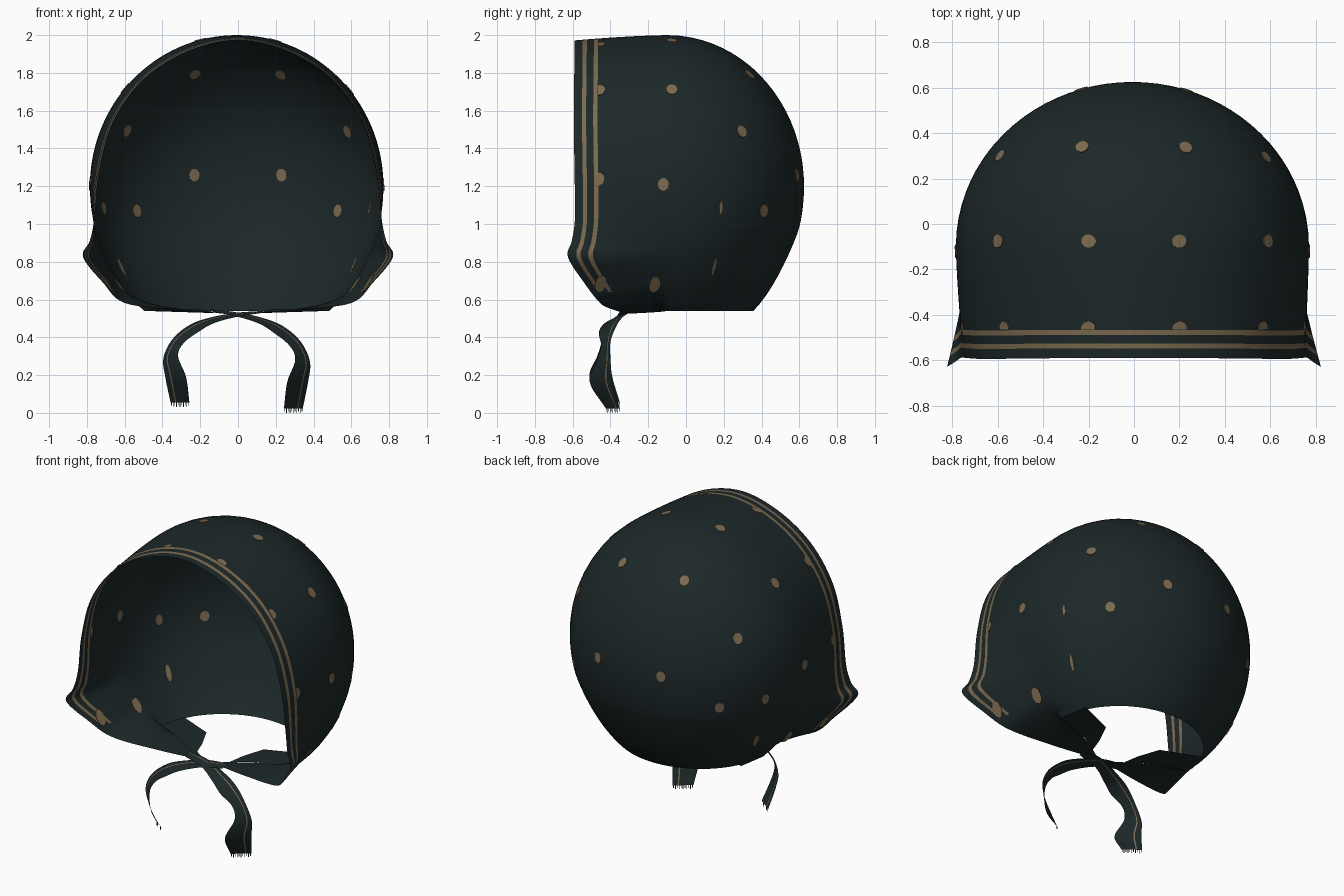
import bpy, bmesh, math
from mathutils import Vector, Matrix
from mathutils.bvhtree import BVHTree

if "Cube" in bpy.data.objects:
    bpy.data.objects.remove(bpy.data.objects["Cube"])


def material(name, rgb):
    m = bpy.data.materials.new(name)
    m.diffuse_color = (*rgb, 1)
    m.use_nodes = True
    m.node_tree.nodes["Principled BSDF"].inputs["Base Color"].default_value = m.diffuse_color
    return m


CLOTH = material("dark_teal_cloth", (0.0120, 0.0210, 0.0220))
TAN = material("tan_print", (0.200, 0.145, 0.080))


def finish(bm, name, mats, angle=50):
    me = bpy.data.meshes.new(name)
    bm.to_mesh(me)
    bm.free()
    ob = bpy.data.objects.new(name, me)
    bpy.context.collection.objects.link(ob)
    for m in mats:
        me.materials.append(m)
    bpy.ops.object.select_all(action='DESELECT')
    ob.select_set(True)
    bpy.context.view_layer.objects.active = ob
    bpy.ops.object.shade_smooth_by_angle(angle=math.radians(angle))
    return ob


def spline(pts, n):
    """Catmull-Rom through the points, n steps per span."""
    p = [Vector(q) for q in pts]
    p = [p[0] * 2 - p[1]] + p + [p[-1] * 2 - p[-2]]
    out = []
    for i in range(1, len(p) - 2):
        a, b, c, d = p[i - 1:i + 3]
        for k in range(n):
            t = k / n
            out.append(0.5 * (2 * b + (c - a) * t + (2 * a - 5 * b + 4 * c - d) * t**2
                              + (3 * b - a - 3 * c + d) * t**3))
    return out + [p[-2]]


def ramp(v, lo, hi):
    return max(0, min(1, (v - lo) / (hi - lo)))


# --- bonnet shell: arches from the front rim back to a domed rear ---
# half front rim, crown to chin, each with its arch angle
RIM = [(0, -.59, 1.972), (.265, -.59, 1.912), (.5, -.592, 1.762), (.66, -.594, 1.535),
       (.733, -.59, 1.27), (.76, -.588, 1.03), (.785, -.605, .91), (.82, -.625, .825),
       (.715, -.54, .69), (.6, -.455, .582), (.33, -.39, .548), (.02, -.31, .525)]
ANGLES = [0, 20, 40, 60, 80, 99, 109, 116, 122, 128, 134, 140]
STEPS = 7
rim = spline([(-p[0], p[1], p[2]) for p in RIM[:0:-1]] + RIM, STEPS)
ang = [v[0] / 140 for v in spline([(-a, 0, 0) for a in ANGLES[:0:-1]]
                                  + [(a, 0, 0) for a in ANGLES], STEPS)]
MID_X, MID_Y, MID_Z, HEM = -.007, -.1, 1.2, .54


def arch(phi):
    """One arch of the dome, open below where it meets the neck hem."""
    s = math.cos(phi)
    c = (MID_Z - HEM) / (.85 * max(s, 1e-4))
    end = math.acos(-c) if c < 1 else math.pi
    row = []
    for u in ang:
        th = u * end
        z = MID_Z + s * math.cos(th) * (.8 if math.cos(th) > 0 else .85)
        y = MID_Y + .725 * math.sin(phi)
        if y > .1:                       # nape drawn in a little above the hem
            y -= .015 * math.sin(ramp(.98 - z, 0, .43) * math.pi) * ramp(y, .1, .35)
        row.append(Vector((MID_X + .777 * s * math.sin(th), y, z)))
    return row


def brim(m, f, u, t):
    """Blend the widest arch into the rim; chin flaps swing in sooner."""
    th = abs(u) * 140
    a = 1.5 - .4 * ramp(th, 85, 112) - .2 * ramp(th, 125, 140)
    b = 1 + .4 * ramp(th, 128, 140)
    return Vector((m.x + (f.x - m.x) * t**a, m.y + (f.y - m.y) * t**b,
                   m.z + (f.z - m.z) * t**a))


TS = [1, .912, .868, .792, .746, .6, .45, .3, .15]
STRIPES = (1, 3)
rows = [[brim(m, f, u, t) for m, f, u in zip(arch(0), rim, ang)] for t in TS]
close = math.acos((MID_Z - HEM) / .85)
rows += [arch(close * math.sin(k / 12 * math.pi / 2)) for k in range(13)]
rows += [arch(close + (math.pi / 2 - close) * k / 12) for k in range(1, 13)]

bm = bmesh.new()
grid = [[bm.verts.new(p) for p in r] for r in rows]
for i in range(len(grid) - 1):
    for j in range(len(ang) - 1):
        f = bm.faces.new((grid[i][j], grid[i][j + 1], grid[i + 1][j + 1], grid[i + 1][j]))
        striped = i in STRIPES and f.calc_center_median().z > .64
        f.material_index = 1 if striped else 0
bmesh.ops.remove_doubles(bm, verts=bm.verts, dist=.0008)
bmesh.ops.recalc_face_normals(bm, faces=bm.faces)
probe = max(bm.faces, key=lambda f: f.calc_center_median().z)
if probe.normal.z < 0:
    bmesh.ops.reverse_faces(bm, faces=bm.faces)
tree = BVHTree.FromBMesh(bm)
finish(bm, "bonnet_shell", [CLOTH, TAN])

# --- pointed flaps under the jaw, reaching into the neck opening ---
FLAP = [(.5, -.1, .543), (.465, .1, .541), (.21, -.02, .55), (.15, -.15, .54),
        (.12, -.25, .53), (.24, -.18, .535)]
for side, name in ((-1, "right_jaw_flap"), (1, "left_jaw_flap")):
    bm = bmesh.new()
    v = [bm.verts.new((MID_X + side * x, y, z)) for x, y, z in FLAP]
    for quad in ((0, 1, 2, 5), (5, 2, 3, 4)):
        f = bm.faces.new([v[k] for k in quad])
        f.normal_update()
        if f.normal.z > 0:
            f.normal_flip()
    finish(bm, name, [CLOTH])

# --- printed spots: thin plates set through the cloth, seen inside and out ---
SPOTS = [(.2, -.075, 1.98), (.6, -.075, 1.72), (.2, -.458, 1.95), (.57, -.458, 1.71),
         (.77, -.462, 1.24), (.78, -.12, 1.21), (.23, .345, 1.8), (.6, .31, 1.5),
         (.235, .6, 1.26), (.53, .41, 1.07), (.65, -.16, .66), (.7, -.45, .68),
         (.74, .2, 1.08), (.65, .17, .75)]
bm = bmesh.new()
for x, y, z in SPOTS:
    tall = 1.75 if z < .8 else 1.15
    for side in (-1, 1):
        # spots behind the ears are pinched by the gathered cloth
        slim = 1
        if .1 < y < .25:
            slim = .3 if side > 0 else .85 if z > 1 else .6
        loc, nor, _, _ = tree.find_nearest(Vector((side * x, y, z)))
        mat = (Matrix.Translation(loc) @ nor.to_track_quat('Z', 'Y').to_matrix().to_4x4()
               @ Matrix.Diagonal((slim, tall, 1, 1)))
        vs = bmesh.ops.create_cone(bm, cap_ends=True, segments=12, radius1=.0295,
                                   radius2=.0295, depth=.008, matrix=mat)['verts']
        if y < -.4 and z > 1:            # the hem stripe cuts these spots in half
            geom = list({g for v in vs for g in [v, *v.link_edges, *v.link_faces]})
            bmesh.ops.bisect_plane(bm, geom=geom, plane_co=(0, -.465, 0),
                                   plane_no=(0, -1, 0), clear_outer=True)
finish(bm, "printed_spots", [TAN], 30)

# --- chin ties: twisted ribbons crossing at the middle, with fringed ends ---
OUTER_EDGE = [(.14, -.29, .54), (0, -.30, .53), (-.14, -.34, .505), (-.25, -.37, .465),
              (-.34, -.40, .39), (-.388, -.40, .29), (-.378, -.39, .19), (-.35, -.35, .055)]
INNER_EDGE = [(.14, -.35, .53), (0, -.37, .508), (-.12, -.43, .475), (-.2, -.46, .43),
              (-.28, -.45, .37), (-.31, -.47, .3), (-.268, -.51, .19), (-.25, -.425, .055)]
COLUMNS = [0, .24, .30, .70, .76, 1]


def tie(name, side, drop, lift):
    bm = bmesh.new()
    a, b = spline(OUTER_EDGE, 6), spline(INNER_EDGE, 6)
    n = len(a) - 1

    def place(p, k):
        w = k / n
        return Vector((MID_X + p.x * side, p.y, p.z - drop * w + lift * (1 - w)))

    g = [[bm.verts.new(place(p.lerp(q, t), k)) for t in COLUMNS]
         for k, (p, q) in enumerate(zip(a, b))]
    for i in range(n):
        for j in range(len(COLUMNS) - 1):
            f = bm.faces.new((g[i][j], g[i][j + 1], g[i + 1][j + 1], g[i + 1][j]))
            f.material_index = 1 if j == 1 else 0
    # fringe threads
    step = (b[-1] - a[-1]) / 11
    for k in range(11):
        p = place(a[-1] + step * (k + .3), n)
        q = place(a[-1] + step * (k + .7), n)
        down = Vector((0, 0, -.024 if k % 2 else -.017))
        bm.faces.new([bm.verts.new(v) for v in (p, q, q + down, p + down)])
    finish(bm, name, [CLOTH, TAN])


tie("left_chin_tie", 1, 0, 0)
tie("right_chin_tie", -1, .031, .008)
